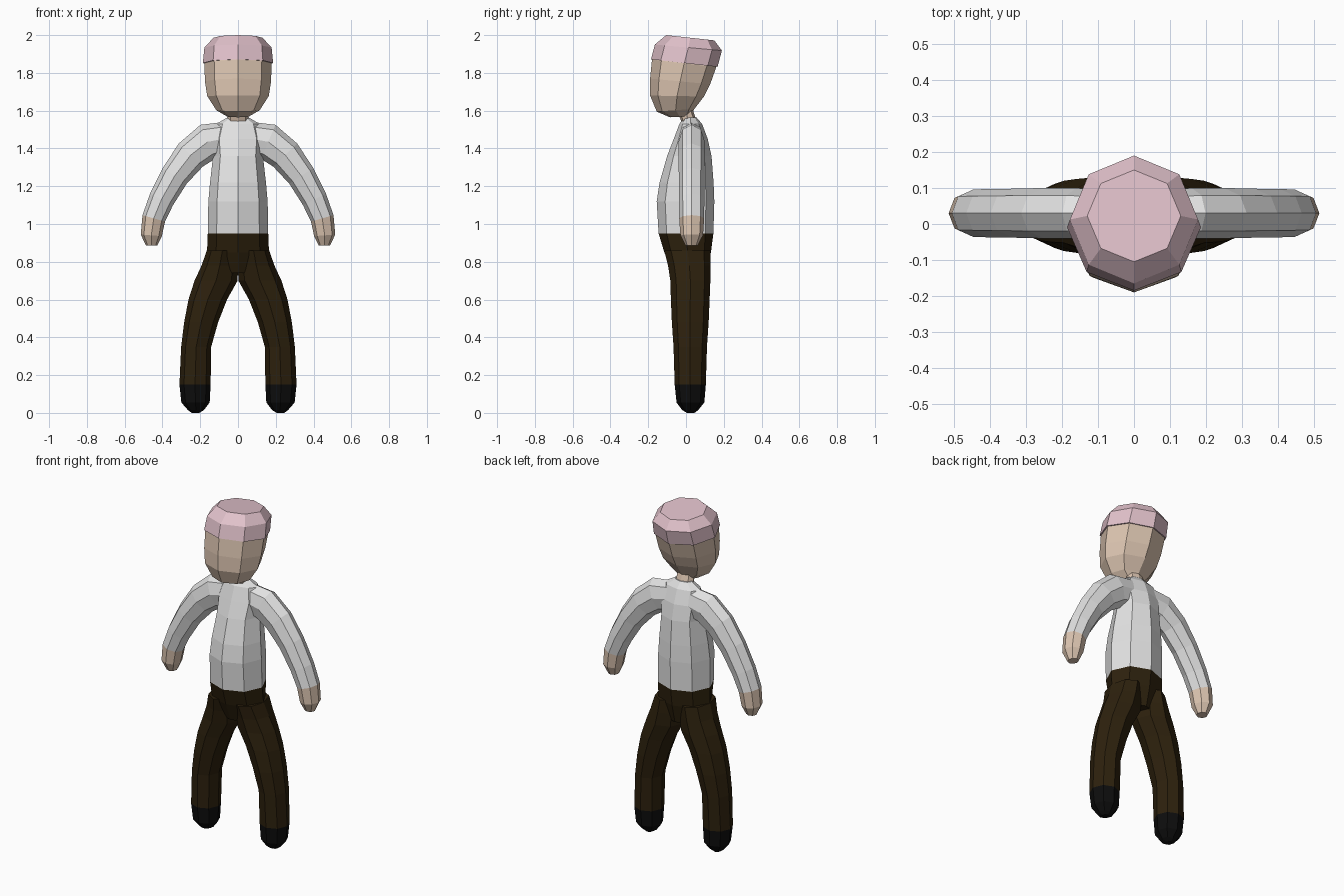
import bpy
import bmesh
import math
from mathutils import Vector

if "Cube" in bpy.data.objects:
    bpy.data.objects.remove(bpy.data.objects["Cube"], do_unlink=True)


def material(name, rgb):
    m = bpy.data.materials.new(name)
    m.use_nodes = True
    m.diffuse_color = (*rgb, 1)
    bsdf = next(n for n in m.node_tree.nodes if n.type == 'BSDF_PRINCIPLED')
    bsdf.inputs["Base Color"].default_value = (*rgb, 1)
    bsdf.inputs["Roughness"].default_value = 0.9
    return m


SKIN = material("skin", (0.72, 0.56, 0.44))
HAIR = material("pink hair", (0.76, 0.54, 0.60))
SHIRT = material("pale grey shirt", (0.76, 0.76, 0.76))
TROUSERS = material("dark brown trousers", (0.026, 0.015, 0.004))
SHOES = material("black shoes", (0.004, 0.004, 0.004))


def loft(name, rings, mats, split=None, sides=8):
    """Skin rings of (centre, axis_u, axis_v); bands from index split on use the second material."""
    bm = bmesh.new()
    loops = []
    for c, u, v in rings:
        loops.append([bm.verts.new(Vector(c) + Vector(u) * math.cos(a) + Vector(v) * math.sin(a))
                      for a in (2 * math.pi * i / sides for i in range(sides))])
    for k in range(len(loops) - 1):
        a, b = loops[k], loops[k + 1]
        for i in range(sides):
            j = (i + 1) % sides
            f = bm.faces.new((a[i], a[j], b[j], b[i]))
            f.material_index = int(split is not None and k >= split)
    bm.faces.new(loops[0])
    end = bm.faces.new(loops[-1])
    end.material_index = int(split is not None)
    bmesh.ops.recalc_face_normals(bm, faces=bm.faces)
    me = bpy.data.meshes.new(name)
    bm.to_mesh(me)
    bm.free()
    for m in mats:
        me.materials.append(m)
    ob = bpy.data.objects.new(name, me)
    bpy.context.collection.objects.link(ob)
    return ob


def body_ring(front, back, half):
    """Ring spanning a front and a back (y, z) point, with a half width in x."""
    f, b = Vector((0, *front)), Vector((0, *back))
    return (f + b) / 2, (half, 0, 0), (b - f) / 2


def level_ring(z, x0, x1, y0, y1):
    return ((x0 + x1) / 2, (y0 + y1) / 2, z), ((x1 - x0) / 2, 0, 0), (0, (y1 - y0) / 2, 0)


# Head, leaning back from the chin
loft("head", [body_ring(*r) for r in (
    ((-0.170, 1.90), (0.160, 1.86), 0.165),
    ((-0.180, 1.87), (0.160, 1.83), 0.178),
    ((-0.190, 1.77), (0.128, 1.74), 0.175),
    ((-0.190, 1.68), (0.095, 1.675), 0.163),
    ((-0.155, 1.595), (0.045, 1.61), 0.115),
    ((-0.085, 1.565), (0.020, 1.57), 0.055))], [SKIN])

# Cap of hair, slightly wider than the head
loft("hair", [body_ring(*r) for r in (
    ((-0.185, 1.872), (0.167, 1.832), 0.186),
    ((-0.165, 1.950), (0.190, 1.918), 0.178),
    ((-0.105, 2.000), (0.150, 1.972), 0.130))], [HAIR])

# Neck
loft("neck", [level_ring(1.53, -0.06, 0.06, -0.02, 0.06),
              level_ring(1.61, -0.05, 0.05, -0.05, 0.035)], [SKIN])

# Shirt body
loft("shirt_body", [level_ring(z, -w, w, y0, y1) for z, w, y0, y1 in (
    (0.950, 0.160, -0.145, 0.145),
    (1.120, 0.157, -0.155, 0.150),
    (1.220, 0.148, -0.140, 0.146),
    (1.360, 0.132, -0.100, 0.135),
    (1.450, 0.140, -0.065, 0.115),
    (1.530, 0.115, -0.035, 0.085),
    (1.565, 0.055, -0.010, 0.055))], [SHIRT])

# Hips, tapering into the tops of the legs
loft("hips", [level_ring(z, -w, w, y0, y1) for z, w, y0, y1 in (
    (0.950, 0.160, -0.145, 0.145),
    (0.850, 0.164, -0.115, 0.132),
    (0.740, 0.100, -0.070, 0.105))], [TROUSERS])

# Arm path: x, z, radius in the bend plane, radius in y
ARM = ((0.03, 1.46, 0.085, 0.060), (0.16, 1.435, 0.098, 0.070),
       (0.25, 1.365, 0.088, 0.070), (0.335, 1.255, 0.076, 0.068),
       (0.405, 1.130, 0.068, 0.067), (0.446, 1.030, 0.062, 0.066),
       (0.459, 0.940, 0.056, 0.060), (0.457, 0.886, 0.030, 0.032))
# Leg rings: z, inner x, outer x, front y, back y
LEG = ((0.86, 0.000, 0.165, -0.115, 0.130), (0.78, 0.000, 0.193, -0.095, 0.131),
       (0.70, 0.002, 0.230, -0.083, 0.129), (0.60, 0.058, 0.262, -0.080, 0.125),
       (0.48, 0.105, 0.285, -0.075, 0.120), (0.35, 0.142, 0.301, -0.066, 0.111),
       (0.15, 0.145, 0.310, -0.060, 0.105), (0.055, 0.150, 0.300, -0.050, 0.097),
       (0.015, 0.180, 0.265, -0.020, 0.065), (0.00, 0.205, 0.245, 0.005, 0.045))

for side, s in (("left", 1), ("right", -1)):
    # Sleeve and hand: rings square to the path
    rings = []
    for i, (x, z, r, ry) in enumerate(ARM):
        p, q = ARM[max(i - 1, 0)], ARM[min(i + 1, len(ARM) - 1)]
        t = Vector((q[0] - p[0], 0, q[1] - p[1])).normalized()
        rings.append(((s * x, 0.03, z), (-s * t.z * r, 0, t.x * r), (0, ry, 0)))
    loft(side + "_arm", rings, [SHIRT, SKIN], split=5)
    # Trouser leg and shoe
    loft(side + "_leg", [level_ring(z, s * a, s * b, y0, y1) for z, a, b, y0, y1 in LEG],
         [TROUSERS, SHOES], split=6)
